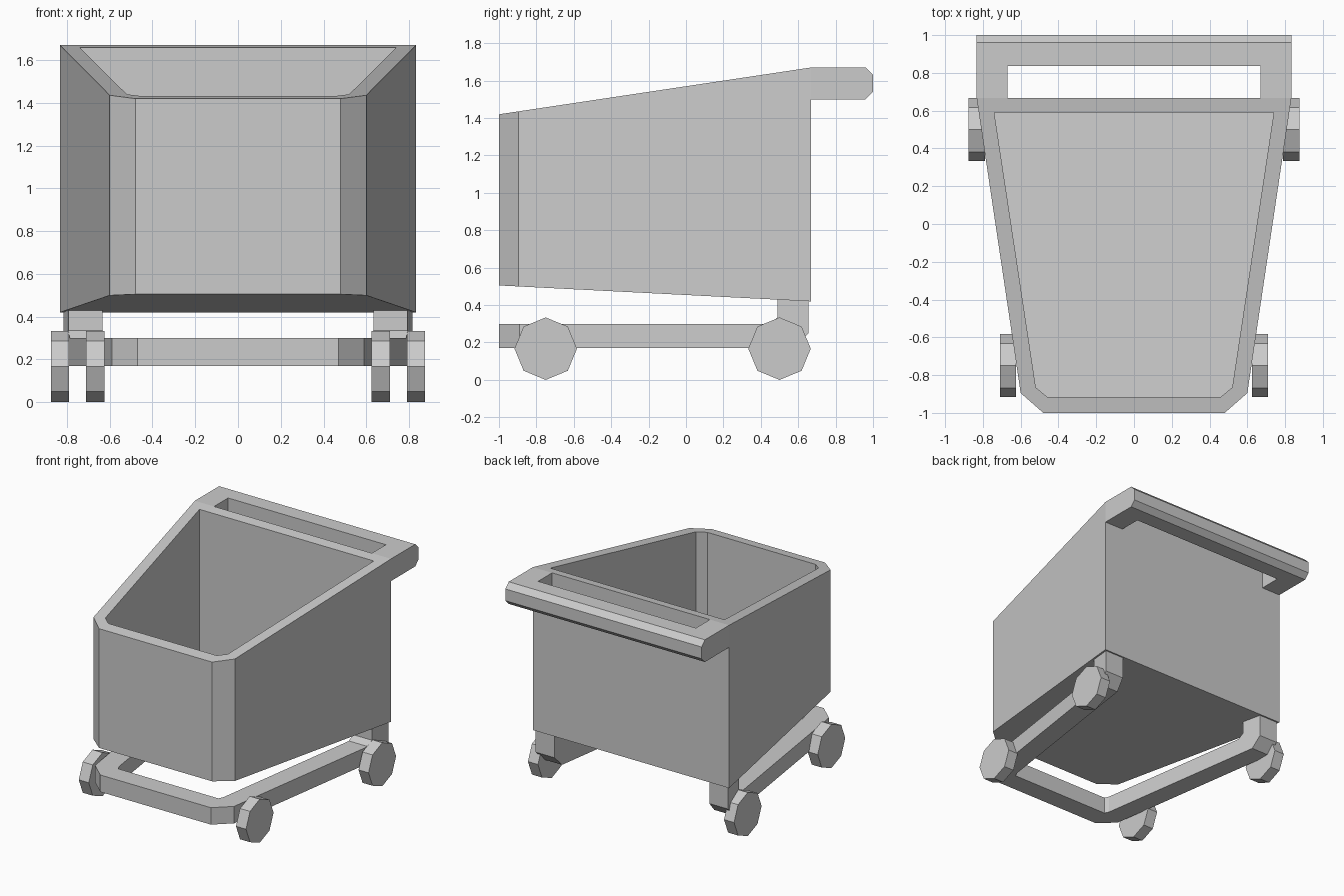
import bpy, bmesh, math

if "Cube" in bpy.data.objects:
    bpy.data.objects.remove(bpy.data.objects["Cube"])


def loft(name, rings, closed_caps=True):
    """Skin a list of equal-length point rings and cap both ends."""
    bm = bmesh.new()
    loops = [[bm.verts.new(p) for p in ring] for ring in rings]
    n = len(rings[0])
    for a, b in zip(loops, loops[1:]):
        for i in range(n):
            j = (i + 1) % n
            bm.faces.new((a[i], a[j], b[j], b[i]))
    bm.faces.new(loops[0])
    bm.faces.new(loops[-1])
    bmesh.ops.recalc_face_normals(bm, faces=bm.faces)
    mesh = bpy.data.meshes.new(name)
    bm.to_mesh(mesh)
    bm.free()
    obj = bpy.data.objects.new(name, mesh)
    bpy.context.collection.objects.link(obj)
    return obj


def prism_x(name, profile, x0, x1):
    """Extrude a (y, z) profile between two x positions."""
    return loft(name, [[(x, y, z) for y, z in profile] for x in (x0, x1)])


def mirrored(half):
    return half + [(-x, y) for x, y in reversed(half)]


def rim_z(y):
    return 1.42 + (y + 1) * 0.25 / 1.667


def base_z(y):
    return 0.505 - (y + 1) * 0.085 / 1.667


# Basket: tapered hollow tub with sloping rim and floor
outer = mirrored([(0.833, 0.667), (0.60, -0.895), (0.48, -1.0)])
inner = mirrored([(0.74, 0.59), (0.52, -0.865), (0.46, -0.915)])
loft("basket", [
    [(x, y, base_z(y)) for x, y in outer],
    [(x, y, rim_z(y)) for x, y in outer],
    [(x, y, rim_z(y)) for x, y in inner],
    [(x, y, base_z(y) + 0.08) for x, y in inner],
])

# Push handle: chamfered slab with a hand slot cut out
handle = prism_x("push_handle", [(0.667, 1.50), (0.96, 1.50), (1.0, 1.54),
                                 (1.0, 1.63), (0.96, 1.67), (0.667, 1.67)],
                 -0.833, 0.833)
cutter = prism_x("handle_slot_cutter", [(0.6, 1.4), (0.837, 1.4),
                                        (0.837, 1.8), (0.6, 1.8)], -0.67, 0.67)
cutter.hide_render = True
cutter.hide_viewport = True
cut = handle.modifiers.new("slot", 'BOOLEAN')
cut.operation = 'DIFFERENCE'
cut.solver = 'EXACT'
cut.object = cutter


# Undercarriage: one U-shaped bar whose rear ends bend up into the basket
def rail_ring(low, high):
    ring = []
    for (y, z), inset in ((low, 0), (high, 0), (high, 0.16), (low, 0.16)):
        ring.append((0.59 + (y + 0.89) * 0.147 - inset, y, z))
    return ring


def front_ring(out, inn):
    return [(*out, 0.17), (*out, 0.30), (*inn, 0.30), (*inn, 0.17)]


right = [
    rail_ring((0.655, 0.46), (0.49, 0.46)),
    rail_ring((0.655, 0.25), (0.49, 0.335)),
    rail_ring((0.58, 0.17), (0.45, 0.30)),
    front_ring((0.59, -0.89), (0.442, -0.81)),
    front_ring((0.47, -1.0), (0.425, -0.845)),
]
left = [[(-x, y, z) for x, y, z in ring] for ring in reversed(right)]
loft("undercarriage", right + left)

# Wheels: four octagonal discs
R = 0.167
for place, y0, x0, x1 in (("front", -0.75, 0.625, 0.71), ("rear", 0.5, 0.79, 0.875)):
    octagon = [(y0 + R * math.cos(i * math.pi / 4), R + R * math.sin(i * math.pi / 4))
               for i in range(8)]
    for side, s in (("right", 1), ("left", -1)):
        prism_x(f"{place}_{side}_wheel", octagon, s * x0, s * x1)
